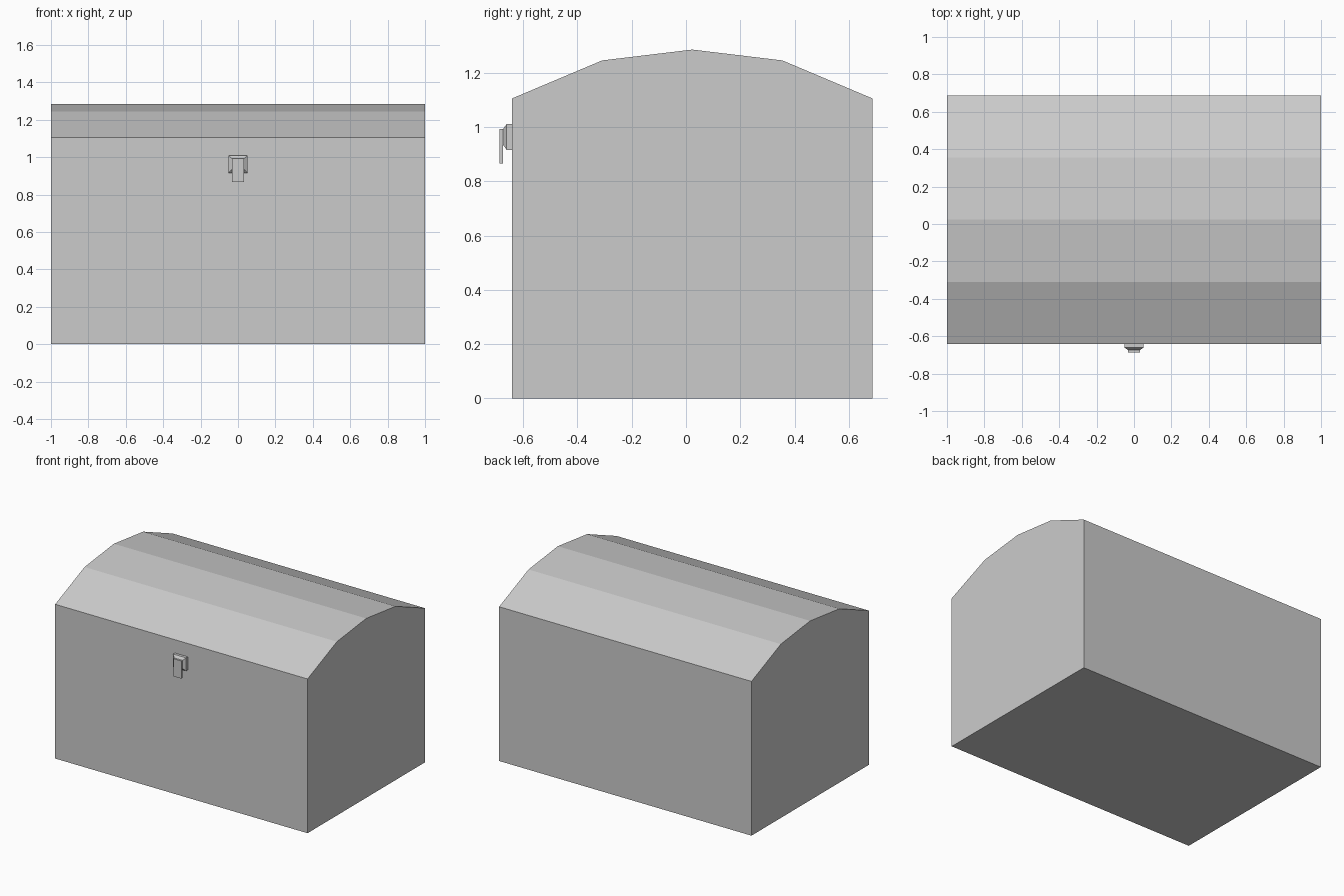
import bpy, bmesh

if "Cube" in bpy.data.objects:
    bpy.data.objects.remove(bpy.data.objects["Cube"])

FRONT, BACK, SEAM = -0.641, 0.687, 0.81


def loft(name, rings):
    """Skin closed rings of equal point count and cap both ends."""
    bm = bmesh.new()
    loops = [[bm.verts.new(p) for p in ring] for ring in rings]
    n = len(loops[0])
    for a, b in zip(loops, loops[1:]):
        for i in range(n):
            j = (i + 1) % n
            bm.faces.new((a[i], a[j], b[j], b[i]))
    bm.faces.new(loops[0])
    bm.faces.new(loops[-1])
    bmesh.ops.recalc_face_normals(bm, faces=bm.faces)
    mesh = bpy.data.meshes.new(name)
    bm.to_mesh(mesh)
    bm.free()
    obj = bpy.data.objects.new(name, mesh)
    bpy.context.collection.objects.link(obj)
    return obj


def extrude_x(name, profile):
    """Extrude a (y, z) profile over the full chest width."""
    return loft(name, [[(x, y, z) for y, z in profile] for x in (-1, 1)])


def rect(half_x, y, z0, z1):
    """Upright rectangle facing the front."""
    return [(-half_x, y, z0), (half_x, y, z0), (half_x, y, z1), (-half_x, y, z1)]


# Chest box
extrude_x("chest_base", [(FRONT, 0), (BACK, 0), (BACK, SEAM), (FRONT, SEAM)])

# Faceted barrel lid
extrude_x("chest_lid", [
    (FRONT, SEAM), (BACK, SEAM), (BACK, 1.105), (0.355, 1.245),
    (0.023, 1.285), (-0.309, 1.245), (FRONT, 1.105)])

# Latch plate with chamfered front
loft("latch_plate", [
    rect(0.051, FRONT, 0.916, 1.01),
    rect(0.051, -0.661, 0.916, 1.01),
    rect(0.032, -0.674, 0.934, 0.992)])

# Hanging hasp
loft("latch_hasp", [
    rect(0.032, -0.674, 0.866, 0.992),
    rect(0.032, -0.687, 0.866, 0.992)])
